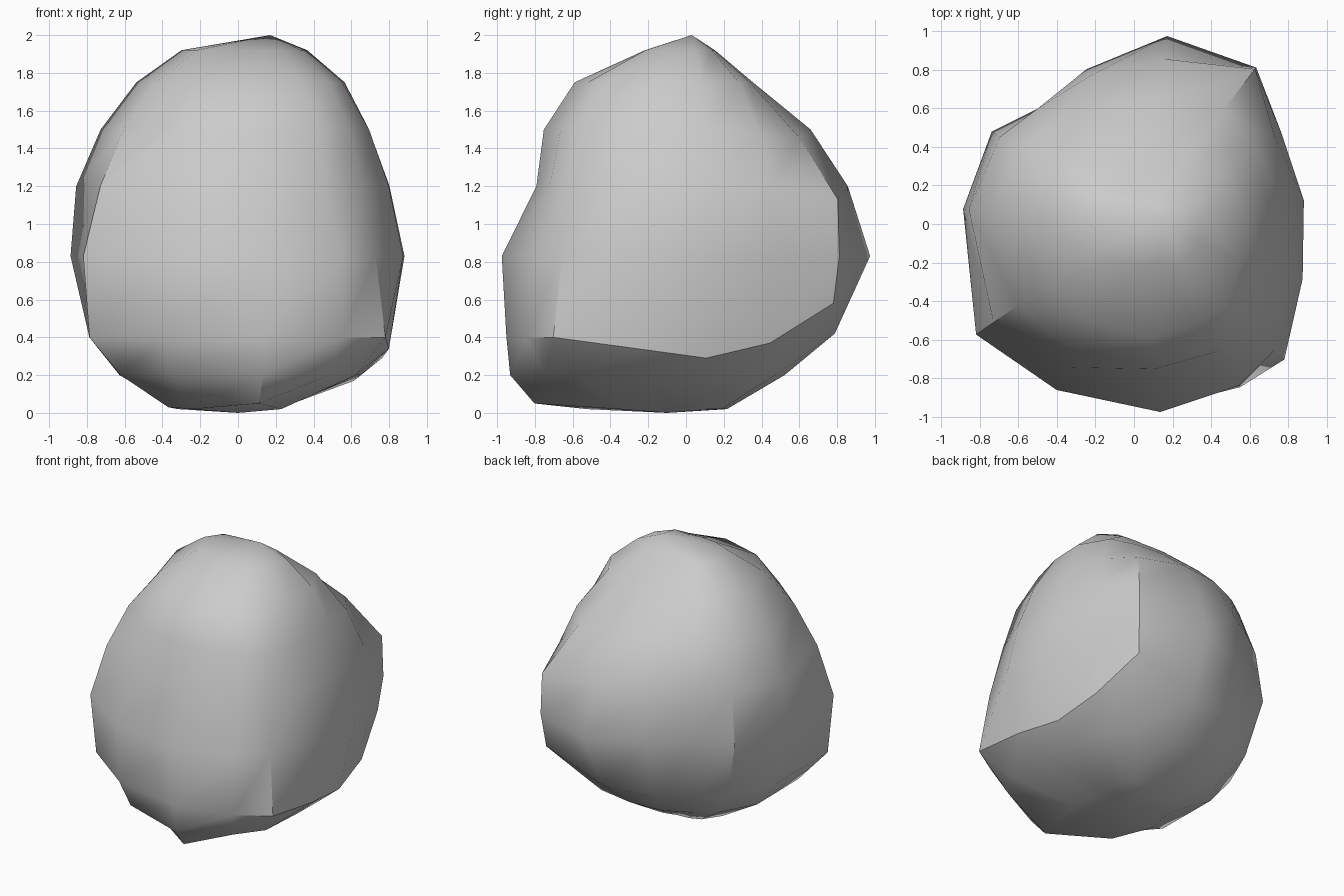
import bpy, bmesh, math

# Directions follow the boulder's main ridges (degrees, counter-clockwise from +x)
ANGLES = [-42, -18, 8, 32, 52, 80, 107, 130, 147, 175, 215, 245, 278, 303]

# Cross-sections from the ground up: height, then radius in each direction
SECTIONS = [
    (0.02, .28, .22, .20, .22, .24, .22, .20, .24, .28, .32, .45, .58, .81, .42),
    (0.20, .84, .68, .62, .60, .60, .53, .53, .54, .58, .63, .76, .84, .94, .89),
    (0.40, 1.05, .84, .77, .84, .99, .80, .75, .72, .76, .79, .96, .93, .96, 1.01),
    (0.83, .98, .92, .89, .90, 1.03, .99, .84, .78, .88, .89, 1.0, .95, .985, 1.0),
    (1.20, .89, .84, .81, .86, 1.02, .87, .80, .78, .83, .86, .89, .82, .80, .86),
    (1.50, .80, .73, .70, .74, .76, .67, .65, .67, .72, .73, .74, .73, .76, .79),
    (1.75, .65, .58, .57, .53, .43, .36, .37, .44, .50, .54, .53, .55, .595, .62),
    (1.92, .32, .35, .37, .26, .19, .15, .16, .20, .26, .30, .27, .23, .22, .24),
]
# Ridge points off their section's height: (section, direction) -> height
CREASE = {(2, 1): .34, (2, 2): .29, (2, 3): .37, (2, 4): .58, (2, 5): .42,
          (1, 2): .17, (0, 12): .05, (0, 10): .03,
          (4, 4): 1.13, (5, 4): 1.46, (5, 3): 1.48}

bm = bmesh.new()


def ring(k, section):
    z, *radii = section
    return [bm.verts.new((r * math.cos(math.radians(a)), r * math.sin(math.radians(a)),
                          CREASE.get((k, i), z)))
            for i, (a, r) in enumerate(zip(ANGLES, radii))]


# Rock body: skin between neighbouring sections
rings = [ring(k, s) for k, s in enumerate(SECTIONS)]
n = len(ANGLES)
for k, (low, high) in enumerate(zip(rings, rings[1:])):
    for i in range(n):
        j = (i + 1) % n
        if k < 2 and i >= 12:      # lower front ridge runs diagonally
            bm.faces.new((low[i], low[j], high[j]))
            bm.faces.new((low[i], high[j], high[i]))
        else:
            bm.faces.new((low[i], low[j], high[j], high[i]))

# Summit and underside fans
for loop, tip in ((rings[-1], (0.17, 0.03, 2.0)), (rings[0], (0.0, -0.1, 0.0))):
    v = bm.verts.new(tip)
    for i in range(n):
        bm.faces.new((loop[i], loop[(i + 1) % n], v))
bmesh.ops.recalc_face_normals(bm, faces=bm.faces)

mesh = bpy.data.meshes.new("boulder")
bm.to_mesh(mesh)
bm.free()
boulder = bpy.data.objects.new("boulder", mesh)
bpy.context.collection.objects.link(boulder)

# Soft facets with the sharpest ridges kept
bpy.context.view_layer.objects.active = boulder
boulder.select_set(True)
bpy.ops.object.shade_smooth_by_angle(angle=math.radians(35))
